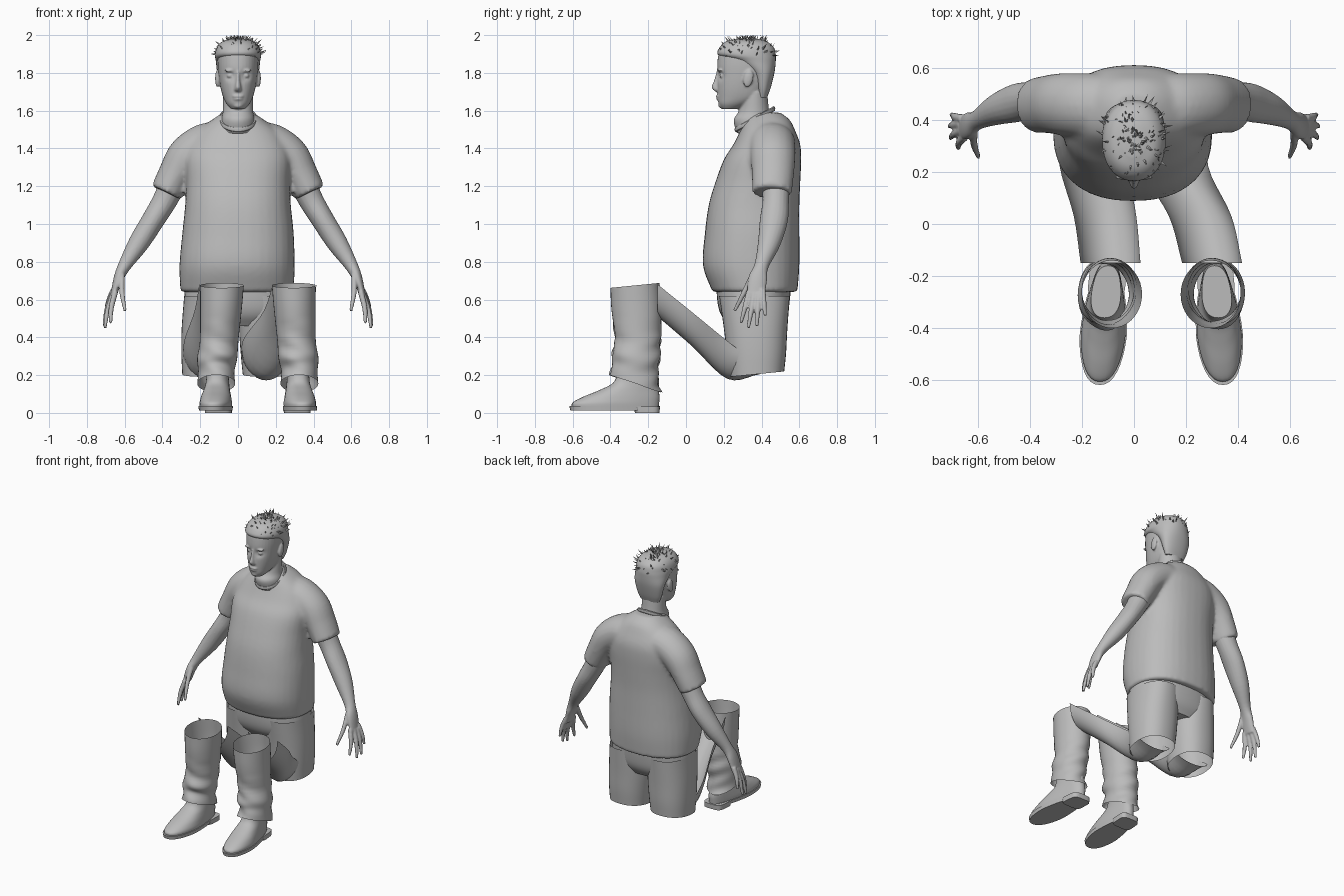
import bpy, bmesh, math, random
from mathutils import Vector, Matrix

random.seed(4)
cube = bpy.data.objects.get("Cube")
if cube:
    bpy.data.objects.remove(cube)

GREY = (0.5, 0.5, 0.5, 1)
mat = bpy.data.materials.new("plain grey")
mat.use_nodes = True
mat.diffuse_color = GREY
mat.node_tree.nodes["Principled BSDF"].inputs["Base Color"].default_value = GREY


def finish(bm, name, voxel=None, smooth=3, angle=40):
    """Turn a bmesh into a shaded object, optionally fused into one skin."""
    bmesh.ops.recalc_face_normals(bm, faces=bm.faces)
    me = bpy.data.meshes.new(name)
    bm.to_mesh(me)
    bm.free()
    me.materials.append(mat)
    ob = bpy.data.objects.new(name, me)
    bpy.context.collection.objects.link(ob)
    bpy.ops.object.select_all(action='DESELECT')
    ob.select_set(True)
    bpy.context.view_layer.objects.active = ob
    bpy.ops.object.shade_smooth_by_angle(angle=math.radians(angle))
    if voxel:
        r = ob.modifiers.new("fuse", 'REMESH')
        r.mode, r.voxel_size, r.use_smooth_shade = 'VOXEL', voxel, True
        s = ob.modifiers.new("soften", 'SMOOTH')
        s.factor, s.iterations = 0.5, smooth
    return ob


def spline(stations, steps=5):
    """Smoothly interpolate a short list of stations."""
    p = [Vector(s) for s in stations]
    p = [2 * p[0] - p[1]] + p + [2 * p[-1] - p[-2]]
    out = []
    for a, b, c, d in zip(p, p[1:], p[2:], p[3:]):
        for i in range(steps):
            t = i / steps
            out.append(b + (c - a) * (t / 2) + (2 * a - 5 * b + 4 * c - d) * (t * t / 2)
                       + (3 * b - a - 3 * c + d) * (t ** 3 / 2))
    return out + [p[-2]]


def skin(bm, rings, closed=True, cap=True):
    vs = [[bm.verts.new(p) for p in r] for r in rings]
    n = len(vs[0])
    for a, b in zip(vs, vs[1:]):
        for i in range(n if closed else n - 1):
            j = (i + 1) % n
            bm.faces.new((a[i], a[j], b[j], b[i]))
    if cap:
        bm.faces.new(vs[0])
        bm.faces.new(vs[-1])
    return [v for r in vs for v in r]


def circle(power=2.0, seg=36):
    for i in range(seg):
        c, s = math.cos(2 * math.pi * i / seg), math.sin(2 * math.pi * i / seg)
        yield (math.copysign(abs(c) ** (2 / power), c), math.copysign(abs(s) ** (2 / power), s))


def stack(bm, stations, power=2.0, cap=True, mirror=lambda x: x):
    """Level rings: height, centre x, half width, front y, back y, tilt."""
    rings = []
    for z, cx, rx, f, b, tilt in spline(stations):
        r = (b - f) / 2
        rings.append([(mirror(cx + rx * c), (f + b) / 2 + r * s, z + tilt * r * s)
                      for c, s in circle(power)])
    return skin(bm, rings, cap=cap)


def limb(bm, stations, side=1, seg=20):
    """Rings square to a path: x, y, z, radius across, radius in depth."""
    pts = spline(stations)
    rings = []
    for i, p in enumerate(pts):
        n = (pts[min(i + 1, len(pts) - 1)].xyz - pts[max(i - 1, 0)].xyz).normalized()
        v = (Vector((0, 1, 0)) - n * n.y).normalized()
        u = v.cross(n)
        ring = [p.xyz + u * p[3] * c + v * p[4] * s for c, s in circle(seg=seg)]
        rings.append([(side * q.x, q.y, q.z) for q in ring])
    skin(bm, rings)


def blob(bm, centre, size, turn=0.0):
    m = Matrix.Translation(centre) @ Matrix.Rotation(turn, 4, 'X') @ Matrix.Diagonal((*size, 1))
    bmesh.ops.create_uvsphere(bm, u_segments=20, v_segments=12, radius=1, matrix=m)


# Shirt with short sleeves, fused
bm = bmesh.new()
stack(bm, [(0.64, -.005, .30, .14, .59, 0), (0.78, -.005, .305, .09, .60, 0), (0.95, 0, .295, .10, .60, 0),
           (1.10, 0, .28, .12, .60, 0), (1.22, 0, .275, .155, .605, 0), (1.34, 0, .28, .20, .61, 0),
           (1.42, 0, .26, .25, .605, 0), (1.49, 0, .215, .285, .58, 0), (1.55, 0, .14, .31, .55, 0),
           (1.59, 0, .08, .35, .50, 0)], power=2.3)
for s in (1, -1):
    limb(bm, [(.10, .45, 1.43, .11, .13), (.18, .455, 1.42, .11, .125), (.27, .46, 1.36, .105, .12),
              (.33, .46, 1.265, .092, .112), (.38, .455, 1.165, .086, .105)], s)
finish(bm, "shirt", voxel=.013, smooth=5)

# Collar band
bm = bmesh.new()
rings = []
for c, s in circle():
    mid = Vector((.094 * c, .365 + .10 * s, 1.555 + .055 * s))
    out = Vector((c, s, 0))
    rings.append([mid + out * .008 * a + Vector((0, 0, .014 * b)) for a, b in circle(seg=8)])
skin(bm, rings + rings[:1], cap=False)
bmesh.ops.remove_doubles(bm, verts=bm.verts, dist=1e-5)
finish(bm, "collar")

# Arms with hands
for s, label in ((1, "left"), (-1, "right")):
    bm = bmesh.new()
    limb(bm, [(.34, .475, 1.22, .072, .075), (.39, .475, 1.12, .065, .07), (.45, .465, 1.02, .06, .074),
              (.525, .44, .90, .055, .06), (.60, .40, .78, .035, .038), (.633, .38, .71, .026, .05),
              (.66, .37, .62, .016, .048)], s)
    fingers = [((.615, .355, .73), (.597, .257, .54)), ((.65, .335, .64), (.675, .29, .475)),
               ((.66, .36, .63), (.705, .33, .45)), ((.665, .385, .63), (.708, .375, .46)),
               ((.66, .405, .65), (.70, .42, .515))]
    for a, b in fingers:
        a, b = Vector(a), Vector(b)
        mid = a.lerp(b, .5) + Vector((.008, 0, 0))
        limb(bm, [(*a, .016, .017), (*mid, .014, .014), (*b, .009, .009)], s, seg=12)
    finish(bm, label + "_arm", voxel=.006)

# Head, face and neck, fused
bm = bmesh.new()
skull = stack(bm, [(1.608, 0, .035, .19, .27, 0), (1.635, 0, .06, .173, .34, 0), (1.67, 0, .078, .168, .41, 0),
                   (1.72, 0, .092, .166, .435, 0), (1.78, 0, .102, .165, .455, 0), (1.85, 0, .108, .166, .465, 0),
                   (1.91, 0, .105, .175, .46, 0), (1.95, 0, .085, .20, .43, 0), (1.975, 0, .045, .25, .38, 0)],
              power=2.2)
for v in skull:
    if v.co.y < .25:                                   # eye sockets
        d = (abs(v.co.x) - .042) ** 2 + (v.co.z - 1.785) ** 2
        v.co.y += .02 * math.exp(-d / .0005)
stack(bm, [(1.48, 0, .09, .27, .47, 0), (1.55, 0, .088, .252, .455, 0), (1.60, 0, .08, .28, .44, 0),
           (1.70, 0, .08, .30, .43, 0)])
stack(bm, [(1.81, 0, .010, .162, .21, 0), (1.76, 0, .013, .148, .21, 0), (1.725, 0, .018, .135, .21, 0),
           (1.708, 0, .021, .146, .21, 0), (1.70, 0, .014, .158, .21, 0)])
blob(bm, (0, .172, 1.676), (.030, .014, .008))         # lips
blob(bm, (0, .174, 1.662), (.026, .014, .008))
blob(bm, (0, .19, 1.628), (.026, .019, .016))          # chin
for s in (1, -1):
    blob(bm, (s * .042, .19, 1.785), (.018, .013, .012))           # eye
    blob(bm, (s * .042, .18, 1.812), (.030, .012, .008))           # brow
    blob(bm, (s * .109, .33, 1.77), (.012, .026, .047), -.2)       # ear
finish(bm, "head", voxel=.006, smooth=2)

# Hair cap, receding below the hairline
bm = bmesh.new()
stack(bm, [(1.67, 0, .072, .38, .43, 0), (1.72, 0, .092, .37, .448, 0), (1.80, 0, .110, .34, .468, 0),
           (1.86, 0, .117, .25, .475, 0), (1.895, 0, .122, .17, .475, 0), (1.935, 0, .112, .178, .465, 0),
           (1.965, 0, .085, .21, .43, 0), (1.98, 0, .04, .26, .38, 0)], power=2.2)
finish(bm, "hair_cap", angle=50)

# Short ragged tufts over the crown
bm = bmesh.new()
for i in range(170):
    a, e = random.uniform(0, 2 * math.pi), random.uniform(.1, 1.5)
    n = Vector((math.cos(a) * math.cos(e), math.sin(a) * math.cos(e), math.sin(e)))
    root = Vector((0, .325, 1.88)) + Vector((n.x * .115, n.y * .145, n.z * .094))
    sway = Vector([random.uniform(-1, 1) for k in range(3)])
    tip = root + (n * .6 + sway * .7 + Vector((0, 0, .3))) * .034
    tip.z = min(tip.z, 2.0)
    side = n.cross(sway).normalized() * .011
    base = [bm.verts.new(root - n * .008 + o) for o in (side, n.cross(side) * .6, -side)]
    end = bm.verts.new(tip)
    for j in range(3):
        bm.faces.new((base[j], base[(j + 1) % 3], end))
finish(bm, "hair_tufts", angle=20)

# Trouser seat
bm = bmesh.new()
stack(bm, [(.74, 0, .27, .16, .56, 0), (.60, 0, .285, .165, .55, 0), (.52, 0, .275, .185, .535, 0),
           (.46, 0, .20, .23, .50, 0)], power=2.4)
finish(bm, "trouser_seat")


def rightward(x):
    return x


def leftward(x):
    return .21 - x


for s, label, flip in ((1, "left", leftward), (-1, "right", rightward)):
    # Open thigh stump below the seat
    bm = bmesh.new()
    stack(bm, [(.62, .147, .138, .175, .55, 0), (.45, .152, .146, .20, .537, 0), (.32, .157, .143, .215, .53, 0),
               (.205, .16, .135, .23, .52, .1)], power=2.3, cap=False, mirror=lambda x: s * x)
    finish(bm, label + "_thigh_stump")

    # Trough of cloth rising to the knee: y, centre x, half width, top, bottom
    bm = bmesh.new()
    knee = flip(-.09)
    path = [(-.15, knee, .115, .68, .51), (.03, knee * .68 + s * .05, .12, .535, .355),
            (.22, s * .155, .13, .38, .18), (.39, s * .16, .13, .25, .205)]
    rings = []
    for y, cx, rx, top, low in spline(path):
        arc = [math.pi * (1 + k / 16) for k in range(17)]
        rings.append([(cx + rx * math.cos(t), y, top + (top - low) * math.sin(t)) for t in arc])
    skin(bm, rings, closed=False, cap=False)
    finish(bm, label + "_thigh_trough")

    # Open lower trouser leg
    bm = bmesh.new()
    leg = stack(bm, [(.675, -.085, .116, -.40, -.14, .1), (.55, -.09, .110, -.395, -.13, 0),
                     (.38, -.10, .102, -.375, -.135, 0), (.29, -.11, .106, -.395, -.14, -.1),
                     (.22, -.115, .096, -.385, -.15, -.3), (.155, -.115, .100, -.41, -.13, -.33)],
                cap=False, mirror=flip)
    for v in leg:                                      # soft creases
        if v.co.z < .45:
            v.co.y += .006 * math.sin(v.co.z * 60 + v.co.x * 25)
    finish(bm, label + "_trouser_leg")

    # Shoe upper, sole and heel
    def shape_shoe(verts):
        for v in verts:
            x, y = v.co.x, v.co.y
            narrow = 1 - .22 * max(0, min(1, (y + .42) / .2))
            v.co.x = flip(-.105 + x * narrow + .07 * (y + .24))

    def slab(name, levels, power=2.3):
        bm = bmesh.new()
        shape_shoe(stack(bm, levels, power))
        finish(bm, label + name)

    slab("_shoe", [(.03, 0, .086, -.605, -.145, 0), (.055, 0, .087, -.60, -.142, 0), (.085, 0, .083, -.545, -.14, 0),
                   (.12, 0, .077, -.46, -.145, 0), (.16, 0, .072, -.385, -.15, 0), (.22, 0, .068, -.36, -.16, 0)])
    slab("_sole", [(.012, 0, .090, -.612, -.14, 0), (.036, 0, .092, -.618, -.138, 0)])
    slab("_heel", [(0, 0, .088, -.27, -.14, 0), (.035, 0, .09, -.28, -.138, 0)], 4)
